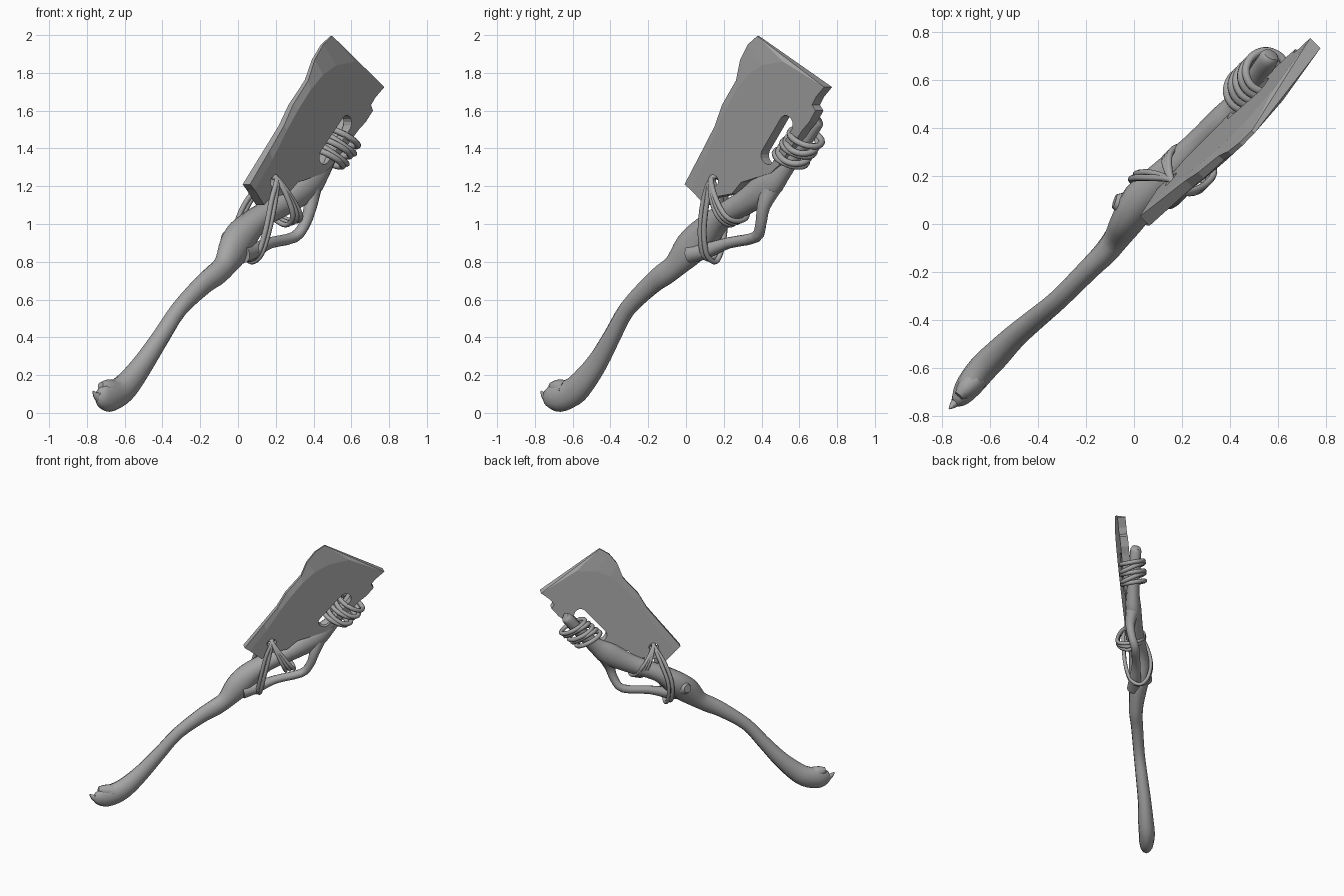
import bpy
import bmesh
from math import sin, cos, pi, sqrt, radians
from mathutils import Vector

default_cube = bpy.data.objects.get("Cube")
if default_cube:
    bpy.data.objects.remove(default_cube, do_unlink=True)

grey = bpy.data.materials.new("plain_grey")
grey.use_nodes = True
grey.diffuse_color = (0.38, 0.38, 0.38, 1)
shader = next(n for n in grey.node_tree.nodes if n.type == 'BSDF_PRINCIPLED')
shader.inputs["Base Color"].default_value = grey.diffuse_color


def world(u, w, z):
    """The axe lies in a diagonal plane: u along it, w out of it."""
    return Vector(((u + w) / sqrt(2), (u - w) / sqrt(2), z))


OUT = world(0, 1, 0)


def finish(name, bm, angle):
    bmesh.ops.recalc_face_normals(bm, faces=bm.faces)
    mesh = bpy.data.meshes.new(name)
    bm.to_mesh(mesh)
    bm.free()
    mesh.materials.append(grey)
    obj = bpy.data.objects.new(name, mesh)
    bpy.context.collection.objects.link(obj)
    if angle:
        bpy.ops.object.select_all(action='DESELECT')
        obj.select_set(True)
        bpy.context.view_layer.objects.active = obj
        bpy.ops.object.shade_smooth_by_angle(angle=radians(angle))
    return obj


def smooth_path(points, closed, steps):
    """Catmull-Rom interpolation of position and radii together."""
    n = len(points)
    result = []
    for i in range(n if closed else n - 1):
        ids = [i - 1, i, i + 1, i + 2]
        ids = [k % n if closed else min(max(k, 0), n - 1) for k in ids]
        for s in range(steps):
            t = s / steps
            result.append([
                b + t * (c - a + t * (2*a - 5*b + 4*c - d + t * (3*b - a - 3*c + d))) / 2
                for a, b, c, d in zip(*(points[k] for k in ids))])
    if not closed:
        result.append(list(points[-1]))
    return result


def tube(name, points, closed=False, sides=12, steps=3):
    """Points are (u, w, z, radius in the plane, radius across it)."""
    path = smooth_path(points, closed, steps)
    centres = [world(*p[:3]) for p in path]
    n = len(path)
    ref = OUT
    if closed:
        ref = sum((centres[i - 1].cross(centres[i]) for i in range(n)), Vector())
    bm = bmesh.new()
    rings = []
    for i, p in enumerate(path):
        before = centres[i - 1] if closed or i else centres[i]
        after = centres[(i + 1) % n] if closed or i < n - 1 else centres[i]
        tangent = (after - before).normalized()
        across = (ref - tangent * ref.dot(tangent)).normalized()
        inside = tangent.cross(across)
        rings.append([bm.verts.new(centres[i] + inside * p[3] * cos(a) + across * p[4] * sin(a))
                      for a in (2 * pi * k / sides for k in range(sides))])
    for i in range(0 if closed else 1, n):
        for k in range(sides):
            m = (k + 1) % sides
            bm.faces.new((rings[i - 1][k], rings[i - 1][m], rings[i][m], rings[i][k]))
    if not closed:
        bm.faces.new(rings[0])
        bm.faces.new(rings[-1])
    return finish(name, bm, 50)


def rope(name, points, radius=0.014):
    return tube(name, [(*p, radius, radius) for p in points], True, 8, 5)


# Bone-shaped handle, thick at the foot and at the fork
tube("handle", [
    (-1.05, 0, .10, .03, .02), (-1.02, 0, .09, .06, .04),
    (-.96, -.01, .085, .08, .055), (-.87, -.02, .11, .078, .06),
    (-.79, -.02, .165, .07, .058), (-.68, -.02, .27, .058, .05),
    (-.56, -.01, .41, .048, .045), (-.44, 0, .55, .045, .042),
    (-.26, 0, .68, .056, .045), (-.17, 0, .73, .063, .05), (-.09, -.01, .78, .066, .055),
    (.0, -.03, .87, .095, .07), (.09, -.05, .95, .088, .08),
    (.22, -.05, 1.04, .064, .07), (.41, -.045, 1.12, .07, .06),
    (.57, -.045, 1.21, .085, .06), (.66, -.05, 1.28, .062, .05), (.73, -.06, 1.35, .048, .045),
    (.80, -.075, 1.43, .042, .042), (.88, -.09, 1.535, .042, .042), (.90, -.095, 1.555, .03, .03)])
# Cut stub on the back of the fork, and the lower branch that rejoins the handle
tube("fork_stub", [(.08, -.03, .92, .08, .07), (.03, -.09, .92, .055, .05), (.01, -.125, .925, .03, .03)])
tube("handle_branch", [
    (.03, 0, .84, .05, .05), (.14, -.02, .86, .042, .045), (.28, -.04, .90, .03, .032),
    (.47, -.05, .93, .03, .032), (.53, -.03, 1.0, .03, .03),
    (.56, -.02, 1.09, .036, .036), (.59, -.04, 1.18, .055, .05)])
# Claw and upper lobe at the end of the foot
tube("foot_claw", [(-.98, 0, .07, .045, .035), (-1.05, 0, .085, .025, .02), (-1.085, 0, .115, .004, .004)], sides=8)
tube("foot_lobe", [(-.91, -.01, .12, .055, .05), (-.98, -.01, .135, .042, .04), (-1.02, -.01, .145, .02, .02)], sides=8)

# Blade outline as (u, z): chipped cutting edge, grind line, thick back
edge = [(.04, 1.21), (.18, 1.39), (.28, 1.52), (.34, 1.63), (.45, 1.76), (.49, 1.87), (.55, 1.95), (.62, 1.995)]
grind = [(.08, 1.18), (.20, 1.34), (.30, 1.50), (.37, 1.60), (.46, 1.71), (.55, 1.79), (.65, 1.84), (.80, 1.86)]
back = [(1.065, 1.725), (1.0, 1.67), (.97, 1.63), (.99, 1.60), (.94, 1.54), (.89, 1.50), (.70, 1.31),
        (.64, 1.27), (.43, 1.22), (.36, 1.16), (.22, 1.14), (.17, 1.10)]


def lean(u, z):
    """The blade is tilted slightly against the handle."""
    return .14 * z - .0914 * u - .143


bm = bmesh.new()
rims = []
for side in (-1, 1):
    def row(points, half, taper=0):
        return [bm.verts.new(world(u, lean(u, z) + side * (half - taper * (z - 1.21)), z)) for u, z in points]
    e, g, b = row(edge, .028, .026), row(grind, .03), row(back, .03)
    for i in range(len(e) - 1):
        bm.faces.new((e[i], e[i + 1], g[i + 1], g[i]))
    bm.faces.new((e[-1], b[0], g[-1]))
    bm.faces.new(g + b)
    rims.append(e + b + g[:1])
for i in range(len(rims[0])):
    bm.faces.new((rims[0][i - 1], rims[0][i], rims[1][i], rims[1][i - 1]))
blade = finish("blade", bm, 0)


def cut_slot(start, end, radius):
    """Cut a round-ended slot (or a nearly round hole) through the blade."""
    du, dz = end[0] - start[0], end[1] - start[1]
    length = sqrt(du * du + dz * dz)
    du, dz = du / length, dz / length
    shape = []
    for centre, turn in ((start, pi / 2), (end, -pi / 2)):
        for k in range(8):
            a = turn + pi * (k + .25) / 7.5
            shape.append((centre[0] + radius * (du * cos(a) - dz * sin(a)),
                          centre[1] + radius * (dz * cos(a) + du * sin(a))))
    bm = bmesh.new()
    face = bm.faces.new([bm.verts.new(world(u, -.3, z)) for u, z in shape])
    top = bmesh.ops.extrude_face_region(bm, geom=[face])["geom"]
    bmesh.ops.translate(bm, vec=OUT * .6, verts=[v for v in top if isinstance(v, bmesh.types.BMVert)])
    bm.faces.ensure_lookup_table()
    if not face.is_valid or len(face.link_loops if hasattr(face, "link_loops") else face.loops) == 0:
        raise RuntimeError("cutter face lost")
    cutter = finish("slot_cutter", bm, 0)
    cutter.hide_render = True
    mod = blade.modifiers.new("slot", 'BOOLEAN')
    mod.operation = 'DIFFERENCE'
    mod.solver = 'EXACT'
    mod.object = cutter
    bpy.context.view_layer.objects.active = blade
    bpy.ops.object.modifier_apply(modifier=mod.name)
    bpy.data.objects.remove(cutter, do_unlink=True)


cut_slot((.63, 1.36), (.78, 1.53), .045)
cut_slot((.235, 1.225), (.245, 1.23), .03)

# Rope wound round the handle and the back of the blade
for k in range(5):
    tilt = -.025 + .012 * (-1) ** k
    rope("upper_wrap_%d" % (k + 1), [
        (.725 + .028 * k + .085 * cos(a), -.06 + .085 * sin(a),
         1.35 + .027 * k - .045 * cos(a) + tilt * sin(a))
        for a in (pi * j / 4 for j in range(8))], .017)

# Ropes hung from the blade hole, looped under the handle
for k in range(2):
    s = .028 * k
    rope("long_loop_%d" % (k + 1), [
        (.24, .05, 1.24), (.22 - s, .06, 1.13), (.185 - s, .05, .97), (.165 - s, .01, .84),
        (.16 - s, -.06, .80 + s / 2), (.15 - s, -.115, .86), (.155 - s, -.14, .99),
        (.20 - s, -.10, 1.13), (.24, -.02, 1.24)])
for k in range(3):
    s = .03 * k
    rope("short_loop_%d" % (k + 1), [
        (.24, .05, 1.24), (.31 - s / 2, .09, 1.14), (.385 - s, .085, 1.04),
        (.405 - s, .01, 1.015 - s / 3), (.38 - s, -.08, 1.05), (.31 - s / 2, -.10, 1.15), (.24, -.02, 1.24)])
